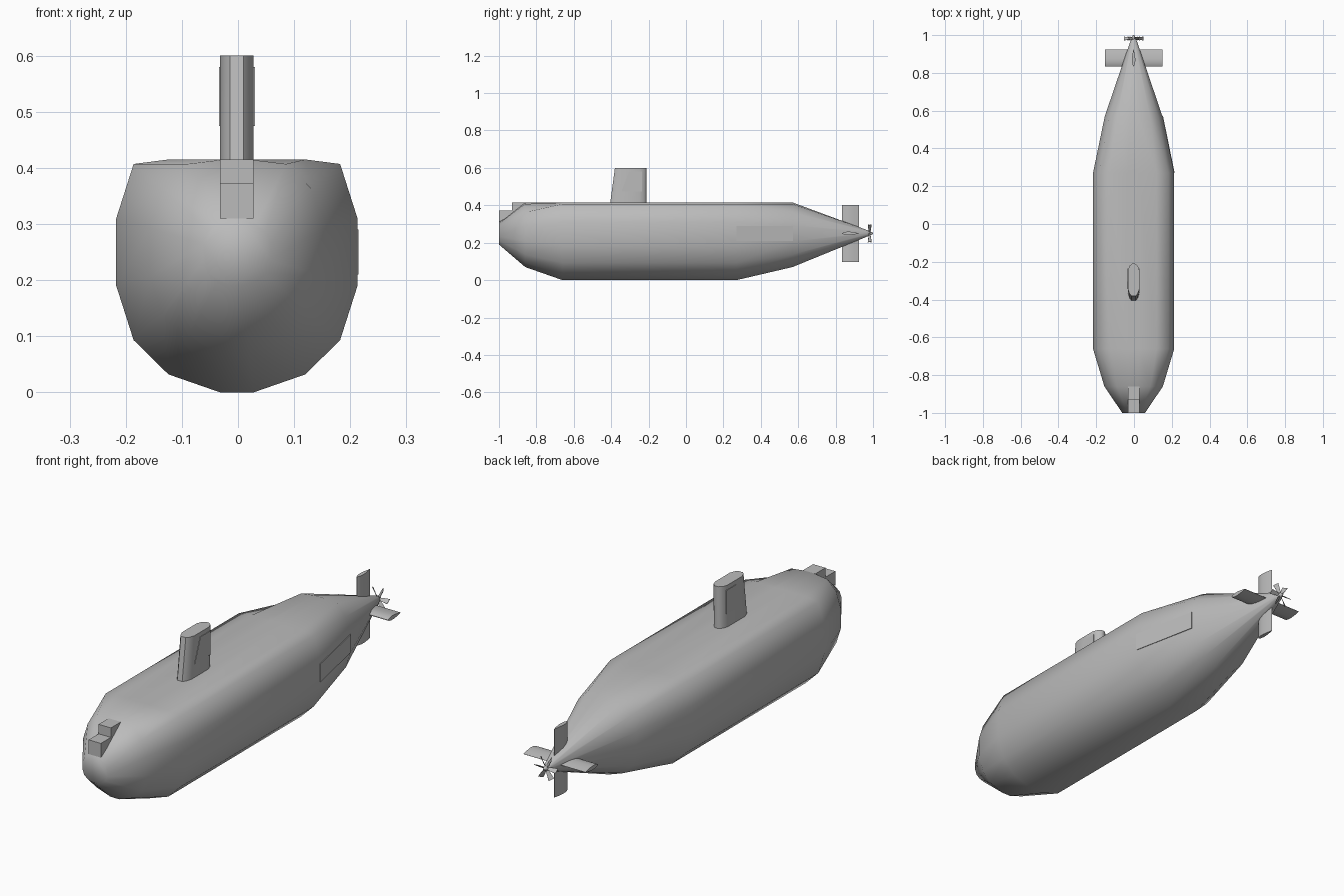
import bpy
import math
from mathutils import Matrix, Vector

cube = bpy.data.objects.get("Cube")
if cube:
    bpy.data.objects.remove(cube, do_unlink=True)

grey = bpy.data.materials.new("hull_grey")
grey.use_nodes = True
colour = (0.5, 0.5, 0.5, 1)
grey.diffuse_color = colour
grey.node_tree.nodes["Principled BSDF"].inputs["Base Color"].default_value = colour

CX = -0.002    # hull centre line
AXIS = 0.25    # height of the hull axis
DECK = 0.415   # height of the flattened deck


def make(name, verts, faces, smooth=None):
    mesh = bpy.data.meshes.new(name)
    mesh.from_pydata(verts, [], faces)
    mesh.materials.append(grey)
    obj = bpy.data.objects.new(name, mesh)
    bpy.context.collection.objects.link(obj)
    bpy.ops.object.select_all(action="DESELECT")
    obj.select_set(True)
    bpy.context.view_layer.objects.active = obj
    bpy.ops.object.mode_set(mode="EDIT")
    bpy.ops.mesh.select_all(action="SELECT")
    bpy.ops.mesh.normals_make_consistent(inside=False)
    bpy.ops.object.mode_set(mode="OBJECT")
    if smooth:
        bpy.ops.object.shade_smooth_by_angle(angle=math.radians(smooth))
    return obj


def loft(name, rings, smooth=None):
    """Skin a list of equal closed rings and cap both ends."""
    n = len(rings[0])
    faces = [(k * n + i, k * n + (i + 1) % n, (k + 1) * n + (i + 1) % n, (k + 1) * n + i)
             for k in range(len(rings) - 1) for i in range(n)]
    faces += [tuple(range(n)), tuple(range((len(rings) - 1) * n, len(rings) * n))]
    return make(name, [v for r in rings for v in r], faces, smooth)


# Hull: one faceted section scaled along the length, flattened at the deck
quarter = [(0.215, 0.06), (0.184, 0.157), (0.122, 0.218), (0.03, 0.25)]
upper = quarter + [(-x, z) for x, z in reversed(quarter)]
section = upper + [(-x, -z) for x, z in upper]
stations = [(-1, 0.28, 0.24), (-0.86, 0.72, 0.72), (-0.66, 1, 1), (0.27, 1, 1),
            (0.57, 0.71, 0.72), (0.965, 0.085, 0.075), (0.995, 0.025, 0.02)]


def hull_ring(y, sx, sz):
    ring = []
    for x, z in section:
        h = AXIS + z * sz
        if h > DECK and abs(x) > 0.18:
            x *= 0.94   # shoulder leans in to meet the deck
        ring.append((CX + x * sx, y, min(h, DECK)))
    return ring


loft("hull", [hull_ring(*s) for s in stations], 80)


# Foil outline: half widths along the chord, from leading to trailing edge
def foil(chord, thick):
    side = [(0, 0.15), (0.08, 0.55), (0.25, 0.95), (0.45, 1), (0.75, 0.6), (1, 0.04)]
    half = [(c * chord, t * thick) for c, t in side]
    return half + [(c, -t) for c, t in reversed(half)]


# Sail: rounded tower with a raked leading edge
def sail_ring(front, z):
    side = [(0, 0.012), (0.06, 0.021), (0.2, 0.03), (0.8, 0.03), (0.93, 0.022), (1, 0.008)]
    outline = side + [(c, -t) for c, t in reversed(side)]
    return [(CX + t, front + c * (-0.21 - front), z) for c, t in outline]


loft("sail", [sail_ring(-0.407, 0.40), sail_ring(-0.38, 0.60)], 50)


def plate(name, corners, offset):
    back = [Vector(c) for c in corners]
    return loft(name, [back, [v + Vector(offset) for v in back]])


# Sail side panels
for side, label in ((1, "left"), (-1, "right")):
    x = CX + side * 0.029
    plate("sail_panel_" + label,
          [(x, -0.345, 0.475), (x, -0.236, 0.475), (x, -0.236, 0.58), (x, -0.305, 0.58)],
          (side * 0.003, 0, 0))

# Long panel on the left flank
plate("flank_panel",
      [(0.211, 0.27, 0.21), (0.15, 0.57, 0.21), (0.15, 0.57, 0.29), (0.211, 0.27, 0.29)],
      (0.004, 0.001, 0))

# Stepped sonar housing on the bow
steps = [(-1, 0.31), (-1, 0.373), (-0.93, 0.373), (-0.93, DECK), (-0.86, DECK), (-0.88, 0.38)]
loft("bow_housing", [[(CX + s * 0.03, y, z) for y, z in steps] for s in (-1, 1)])

# Tail fins: two rudders and two stern planes
for i, label in enumerate(("left_stern_plane", "upper_rudder", "right_stern_plane", "lower_rudder")):
    turn = Matrix.Rotation(-i * math.pi / 2, 3, "Y")
    rings = [[turn @ Vector((r, 0.835 + c, t)) + Vector((CX, 0, AXIS)) for c, t in foil(0.09, 0.009)]
             for r in (0.01, 0.152)]
    loft(label, rings, 40)

# Propeller: twisted blades that widen outwards
BLADES = 6
for i in range(BLADES):
    turn = Matrix.Rotation(math.tau * i / BLADES, 3, "Y")
    rings = []
    for r, w, twist in ((0.004, 0.005, 55), (0.03, 0.009, 45), (0.052, 0.012, 35)):
        pitch = Matrix.Rotation(math.radians(twist), 3, "X")
        box = [(-w, -0.001), (w, -0.001), (w, 0.001), (-w, 0.001)]
        rings.append([turn @ (Vector((r, 0, 0)) + pitch @ Vector((0, a, b)))
                      + Vector((CX, 0.982, AXIS)) for a, b in box])
    loft("propeller_blade_%d" % (i + 1), rings, 30)

# Propeller hub cap
loft("propeller_hub", [[(CX + r * math.cos(math.tau * k / 12), y, AXIS + r * math.sin(math.tau * k / 12))
                        for k in range(12)] for y, r in ((0.965, 0.014), (0.985, 0.011), (1.0, 0.003))], 60)
